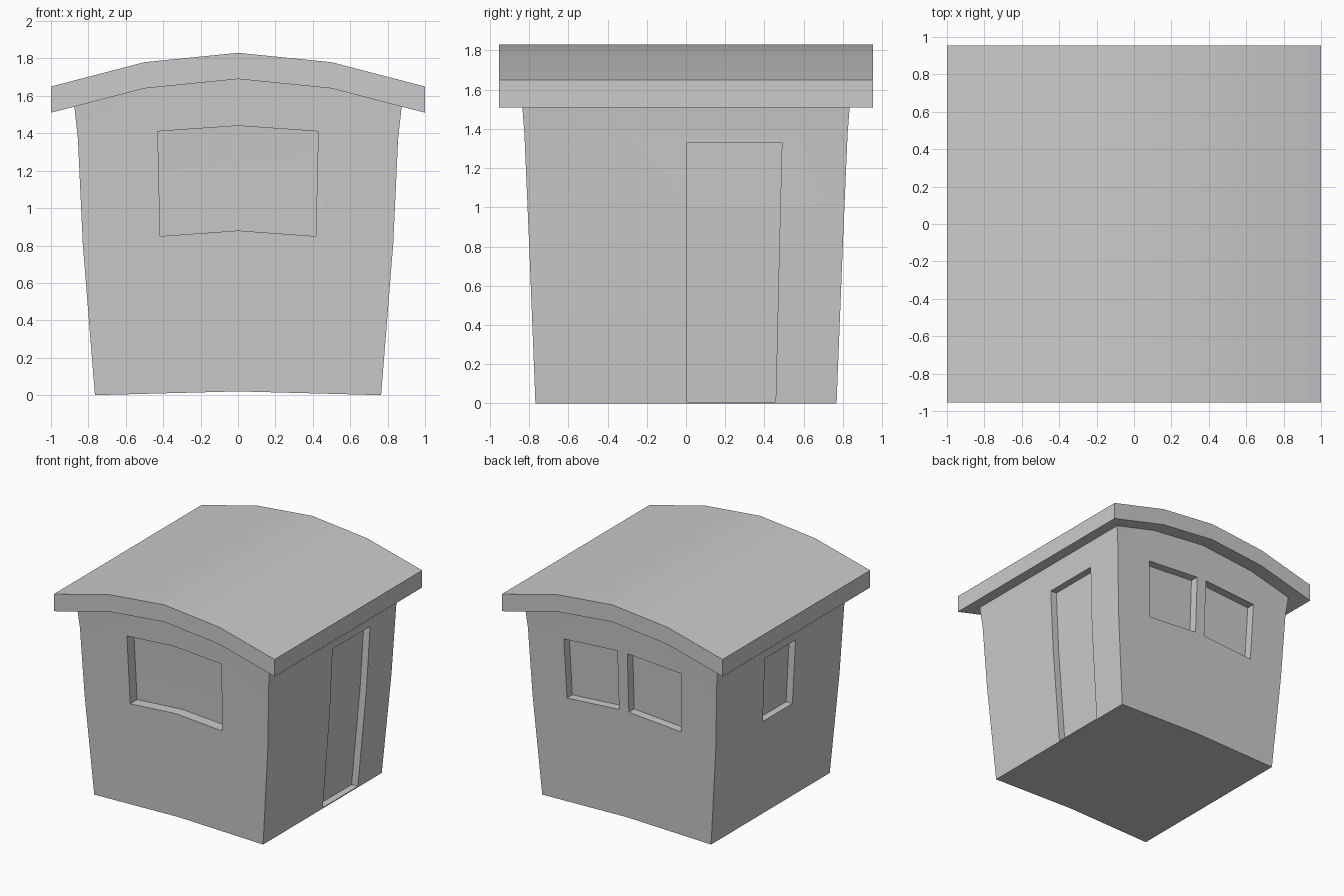
import bpy
import bmesh
import math

if "Cube" in bpy.data.objects:
    bpy.data.objects.remove(bpy.data.objects["Cube"], do_unlink=True)

grey = bpy.data.materials.new("light_grey")
grey.use_nodes = True
colour = (0.6, 0.6, 0.6, 1)
grey.diffuse_color = colour
grey.node_tree.nodes["Principled BSDF"].inputs["Base Color"].default_value = colour


def interp(table, t):
    """Straight-line lookup in a short list of (position, value) pairs."""
    t = max(table[0][0], min(table[-1][0], t))
    for (a, va), (b, vb) in zip(table, table[1:]):
        if t <= b:
            return va + (vb - va) * (t - a) / (b - a)


# Half width and half depth of the flaring walls by height
WIDTH = [(0, 0.765), (0.81, 0.83), (1.37, 0.856), (1.54, 0.876)]
DEPTH = [(0, 0.768), (0.81, 0.80), (1.37, 0.824), (1.54, 0.838)]
# Underside of the roof by distance from the middle
EAVES = [(0, 1.69), (0.5, 1.64), (1, 1.51)]
ROOF_THICKNESS = 0.14


def block(bm, us, vs, ws, place):
    """Closed box with grid lines at us, vs, ws, each point moved by place()."""
    verts = {}

    def vert(i, j, k):
        if (i, j, k) not in verts:
            verts[i, j, k] = bm.verts.new(place(us[i], vs[j], ws[k]))
        return verts[i, j, k]

    counts = (len(us), len(vs), len(ws))
    faces = []
    for axis in range(3):
        a, b = (axis + 1) % 3, (axis + 2) % 3
        for end in (0, counts[axis] - 1):
            for p in range(counts[a] - 1):
                for q in range(counts[b] - 1):
                    quad = []
                    for dp, dq in ((0, 0), (1, 0), (1, 1), (0, 1)):
                        key = [0, 0, 0]
                        key[axis], key[a], key[b] = end, p + dp, q + dq
                        quad.append(vert(*key))
                    faces.append(bm.faces.new(quad))
    bmesh.ops.recalc_face_normals(bm, faces=faces)


def finish(bm, name):
    mesh = bpy.data.meshes.new(name)
    bm.to_mesh(mesh)
    bm.free()
    mesh.materials.append(grey)
    obj = bpy.data.objects.new(name, mesh)
    bpy.context.collection.objects.link(obj)
    return obj


def activate(obj):
    bpy.ops.object.select_all(action='DESELECT')
    obj.select_set(True)
    bpy.context.view_layer.objects.active = obj


# Walls: flared box whose top follows the roof
def wall_point(u, v, z):
    x, y = u * interp(WIDTH, z), v * interp(DEPTH, z)
    if z >= 1.54:
        z = interp(EAVES, abs(x)) + 0.01
    else:
        z += (0.02 if z == 0 else 0.03) * (1 - abs(u))
    return x, y, z


bm = bmesh.new()
block(bm, (-1, -0.57, 0, 0.57, 1), (-1, 1), [z for z, _ in WIDTH], wall_point)
walls = finish(bm, "walls")

# Recesses for the windows and the door
cutters = bmesh.new()


def recess(side, us, zs, depth):
    def place(u, d, z):
        hx, hy = interp(WIDTH, z), interp(DEPTH, z)
        arch = z + 0.06 * (0.5 - abs(u))
        if side == "front":
            return u * hx, d - hy, arch
        if side == "back":
            return u * hx, hy - d, arch
        if side == "left":
            return hx - d, u * hy, z
        return d - hx, u * hy, z

    block(cutters, us, (-0.06, depth), zs, place)


recess("front", (-0.5, 0, 0.5), (0.85, 1.37, 1.41), 0.09)
for s in (-1, 1):
    recess("back", sorted((s * 0.053, s * 0.62)), (0.877, 1.365), 0.07)
recess("right", (-0.24, 0.24), (0.805, 1.33), 0.057)
recess("left", (0.005, 0.595), (0.008, 0.81, 1.33), 0.057)

cutter = finish(cutters, "recess_cutter")
cutter.hide_render = True
cut = walls.modifiers.new("recesses", 'BOOLEAN')
cut.operation = 'DIFFERENCE'
cut.solver = 'EXACT'
cut.object = cutter
activate(walls)
bpy.ops.object.modifier_apply(modifier=cut.name)
bpy.data.objects.remove(cutter, do_unlink=True)

# Roof: bowed slab overhanging the walls
bm = bmesh.new()
block(bm, (-1, -0.5, 0, 0.5, 1), (-0.955, 0.955), (0, ROOF_THICKNESS),
      lambda x, y, h: (x, y, interp(EAVES, abs(x)) + h))
roof = finish(bm, "roof")

for obj in (walls, roof):
    activate(obj)
    bpy.ops.object.shade_smooth_by_angle(angle=math.radians(30))
